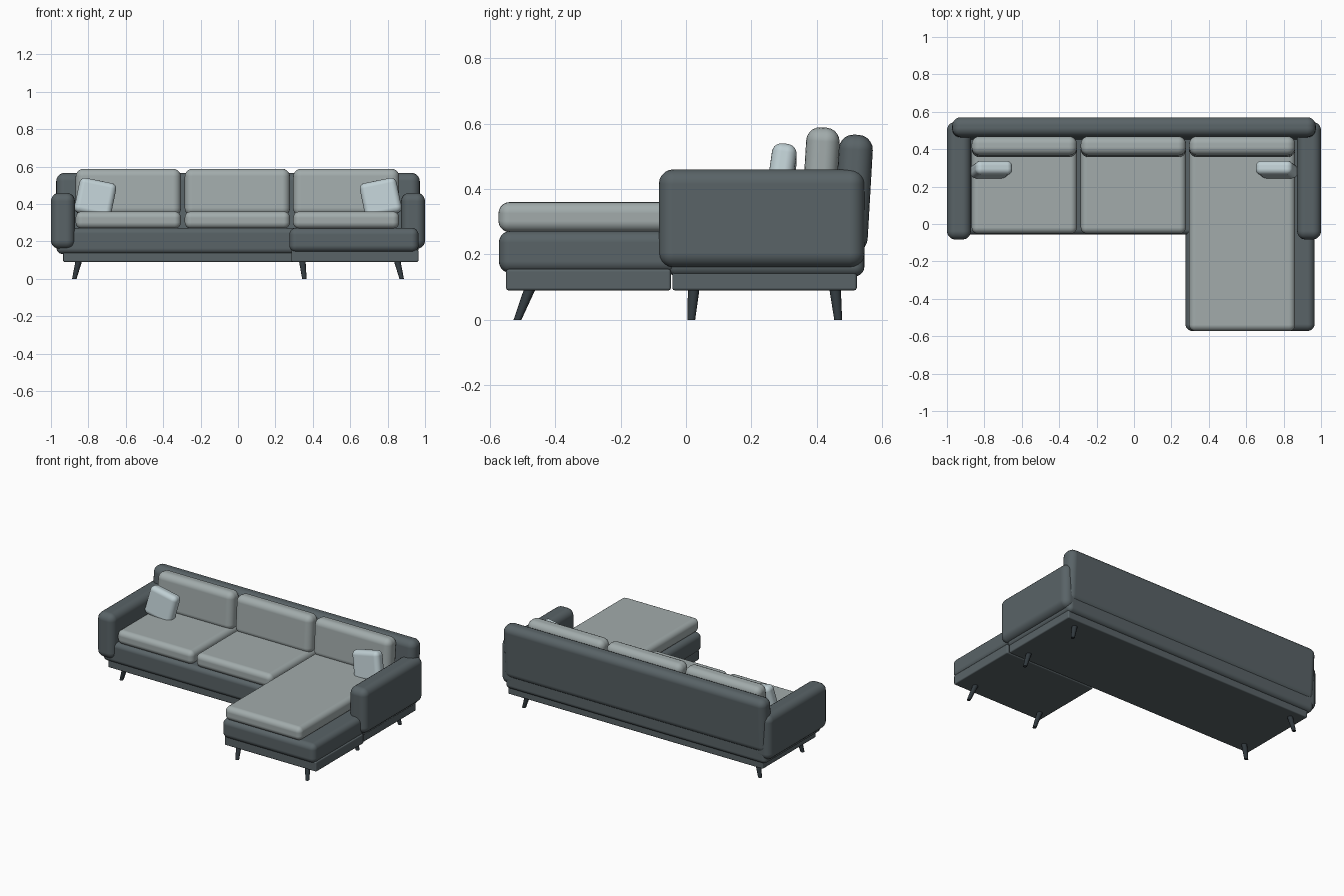
import bpy, bmesh
from math import radians
from mathutils import Vector, Matrix

if "Cube" in bpy.data.objects:
    bpy.data.objects.remove(bpy.data.objects["Cube"])


def material(name, rgb):
    m = bpy.data.materials.new(name)
    m.diffuse_color = (*rgb, 1)
    m.use_nodes = True
    m.node_tree.nodes["Principled BSDF"].inputs["Base Color"].default_value = m.diffuse_color
    return m


DARK = material("dark fabric", (0.10, 0.125, 0.135))
LIGHT = material("light fabric", (0.36, 0.41, 0.41))
PALE = material("pale fabric", (0.52, 0.62, 0.65))
WOOD = material("dark wood", (0.03, 0.04, 0.047))


def add(name, bm, mat):
    me = bpy.data.meshes.new(name)
    bm.to_mesh(me)
    bm.free()
    me.materials.append(mat)
    ob = bpy.data.objects.new(name, me)
    bpy.context.collection.objects.link(ob)
    return ob


def soft_box(name, x, y, z, radius, mat, rot=(0, 0, 0), segments=5):
    """Rounded box from (min, max) ranges, turned about its centre."""
    bm = bmesh.new()
    bmesh.ops.create_cube(bm, size=1)
    bmesh.ops.scale(bm, vec=(x[1] - x[0], y[1] - y[0], z[1] - z[0]), verts=bm.verts)
    for f in bm.faces:
        f.smooth = True
    ob = add(name, bm, mat)
    ob.location = (sum(x) / 2, sum(y) / 2, sum(z) / 2)
    ob.rotation_euler = [radians(a) for a in rot]
    bev = ob.modifiers.new("round", 'BEVEL')
    bev.width, bev.segments = radius, segments
    bev.harden_normals = True
    return ob


def leg(name, top, foot):
    """Tapered splayed leg, cut flat at the floor."""
    top, foot = Vector(top), Vector(foot)
    bm = bmesh.new()
    bmesh.ops.create_cone(bm, cap_ends=True, segments=16, radius1=0.012, radius2=0.018, depth=1)
    shear = (top - foot)
    for v in bm.verts:
        v.co = Vector((v.co.x, v.co.y, 0)) + foot + shear * (v.co.z + 0.5)
    for f in bm.faces:
        f.smooth = len(f.verts) == 4
    for e in bm.edges:
        e.smooth = all(f.smooth for f in e.link_faces)
    add(name, bm, WOOD)


# plinths
soft_box("main_plinth", (-0.935, 0.955), (-0.042, 0.522), (0.09, 0.15), 0.008, DARK, segments=2)
soft_box("chaise_plinth", (0.285, 0.965), (-0.55, -0.046), (0.09, 0.155), 0.008, DARK, segments=2)

# upholstered bases
soft_box("main_base", (-0.97, 0.965), (-0.057, 0.545), (0.133, 0.272), 0.03, DARK)
soft_box("chaise_base", (0.275, 0.965), (-0.572, 0.0), (0.143, 0.272), 0.036, DARK)

# backrest, leaning slightly
soft_box("backrest", (-0.972, 0.972), (0.459, 0.563), (0.205, 0.566), 0.045, DARK, (-3.3, 0, 0))

# arms
for side, s in (("left", -1), ("right", 1)):
    soft_box(side + "_arm", sorted((s * 0.872, s * 1.0)), (-0.083, 0.546), (0.16, 0.46),
             0.045, DARK)

# seat and back cushions
for name, x, front in (("left", (-0.868, -0.305), -0.052),
                       ("middle", (-0.285, 0.278), -0.052),
                       ("chaise", (0.295, 0.862), -0.573)):
    soft_box(name + "_seat_cushion", x, (front, 0.46), (0.268, 0.36), 0.034, LIGHT)
    soft_box(name + "_back_cushion", x, (0.362, 0.464), (0.335, 0.588), 0.042, LIGHT, (-3.5, 0, 0))

# throw pillows
for side, s in (("left", -1), ("right", 1)):
    cx = s * 0.763
    soft_box(side + "_pillow", (cx - 0.1, cx + 0.1), (0.253, 0.329), (0.335, 0.527),
             0.03, PALE, (-8, -s * 11.5, 0))

# legs
for name, top, foot in (("rear_left", (-0.85, 0.455), (-0.875, 0.465)),
                        ("rear_right", (0.85, 0.455), (0.875, 0.465)),
                        ("front_left", (-0.85, 0.024), (-0.875, 0.016)),
                        ("middle_right", (0.85, 0.024), (0.875, 0.016)),
                        ("chaise_inner", (0.343, -0.475), (0.355, -0.515)),
                        ("chaise_outer", (0.85, -0.475), (0.875, -0.515))):
    leg(name + "_leg", (*top, 0.1), (*foot, 0.0))
